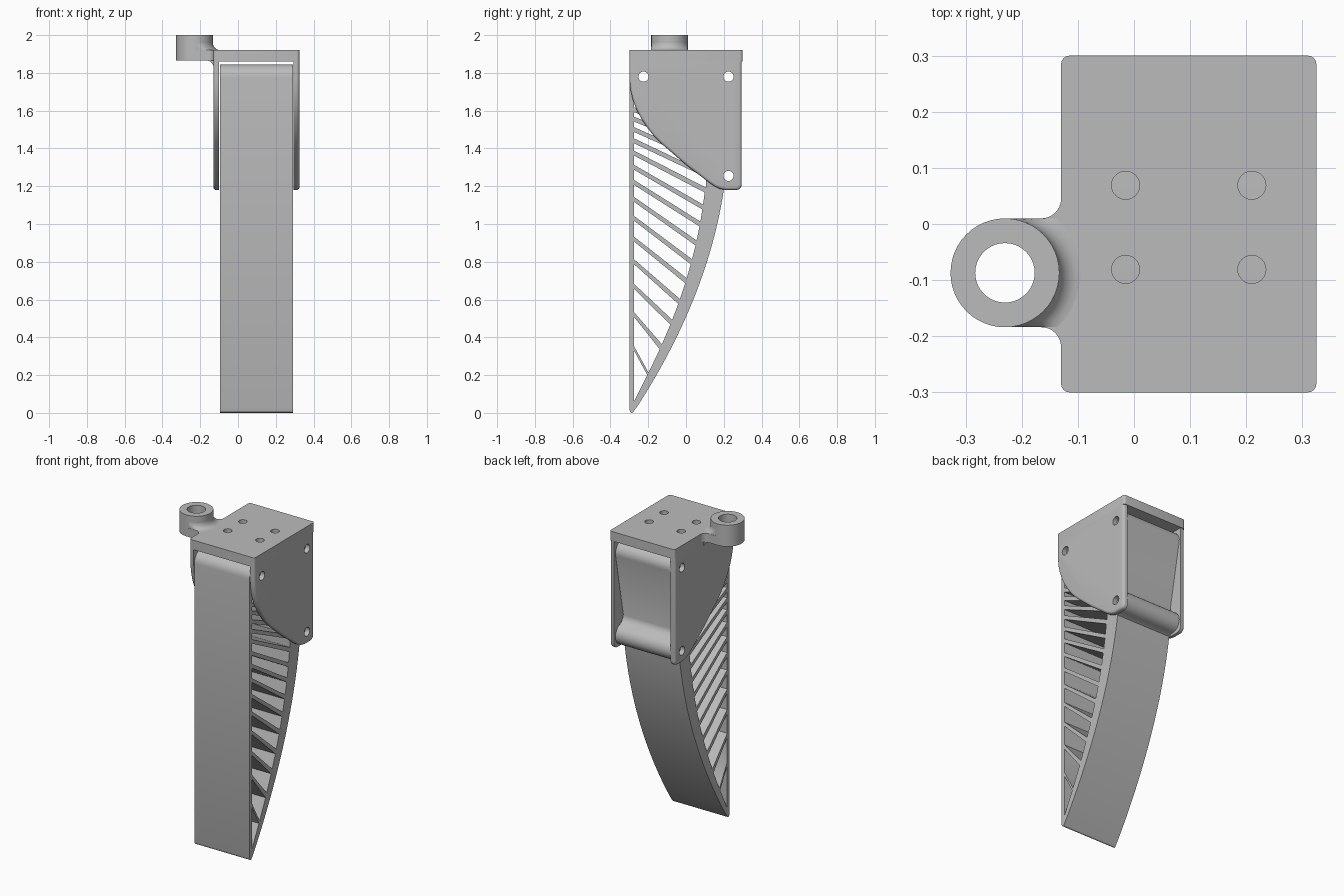
import bpy, bmesh
from math import sin, cos, radians
from mathutils import Matrix

cube = bpy.data.objects.get("Cube")
if cube:
    bpy.data.objects.remove(cube, do_unlink=True)

grey = bpy.data.materials.new("plain grey")
grey.use_nodes = True
grey.diffuse_color = (0.5, 0.5, 0.5, 1)
for node in grey.node_tree.nodes:
    if node.type == 'BSDF_PRINCIPLED':
        node.inputs["Base Color"].default_value = grey.diffuse_color

# Local drawing plane to world, by extrusion direction
FRAMES = {
    'X': Matrix(((0, 0, 1, 0), (1, 0, 0, 0), (0, 1, 0, 0), (0, 0, 0, 1))),
    'Y': Matrix(((1, 0, 0, 0), (0, 0, -1, 0), (0, 1, 0, 0), (0, 0, 0, 1))),
    'Z': Matrix.Identity(4),
}


def arc(cx, cy, r, start, end, n=8):
    angles = [radians(start + (end - start) * i / n) for i in range(n + 1)]
    return [(cx + r * cos(a), cy + r * sin(a)) for a in angles]


def circle(cx, cy, r, n=40):
    return arc(cx, cy, r, 0, 360, n)[:-1]


def finish(name, bm):
    bmesh.ops.remove_doubles(bm, verts=bm.verts, dist=1e-5)
    bmesh.ops.recalc_face_normals(bm, faces=bm.faces)
    mesh = bpy.data.meshes.new(name)
    bm.to_mesh(mesh)
    bm.free()
    mesh.materials.clear()
    mesh.materials.append(grey)
    obj = bpy.data.objects.new(name, mesh)
    bpy.context.collection.objects.link(obj)
    return obj


def smooth(obj):
    bpy.ops.object.select_all(action='DESELECT')
    obj.select_set(True)
    bpy.context.view_layer.objects.active = obj
    bpy.ops.object.shade_smooth_by_angle(angle=radians(32))


def extrude(name, axis, lo, hi, loops):
    """Fill an outline with holes and extrude it from lo to hi."""
    curve = bpy.data.curves.new(name + "_outline", 'CURVE')
    curve.dimensions = '2D'
    curve.fill_mode = 'BOTH'
    curve.extrude = (hi - lo) / 2
    for loop in loops:
        spline = curve.splines.new('POLY')
        spline.points.add(len(loop) - 1)
        for p, (u, v) in zip(spline.points, loop):
            p.co = (u, v, 0, 1)
        spline.use_cyclic_u = True
    temp = bpy.data.objects.new(name + "_outline", curve)
    bpy.context.collection.objects.link(temp)
    graph = bpy.context.evaluated_depsgraph_get()
    mesh = bpy.data.meshes.new_from_object(temp.evaluated_get(graph))
    bm = bmesh.new()
    bm.from_mesh(mesh)
    bpy.data.objects.remove(temp)
    bpy.data.meshes.remove(mesh)
    mid = (lo + hi) / 2 * (-1 if axis == 'Y' else 1)
    bm.transform(FRAMES[axis] @ Matrix.Translation((0, 0, mid)))
    obj = finish(name, bm)
    smooth(obj)
    return obj


PINS = [(-0.225, 1.78), (0.225, 1.78), (0.225, 1.255)]
LEFT, RIGHT, WALL = -0.13, 0.325, 0.03
SLAB, TOP = 1.86, 1.92


# Finger: flat front wall, bowed back wall, slanted ribs, pinned head
def back_outer(z):
    t = z / 1.18
    return -0.28 + 0.48 * t + 0.3 * t * (1 - t)


def back_inner(z):
    if z > 1.18:
        return 0.105
    return back_outer(z) - 0.03 - 0.07 * (z / 1.18) ** 0.75


outline = [(-0.3, 0.02), (-0.295, 0.005), (-0.288, 0), (-0.28, 0.003)]
outline += [(back_outer(1.18 * i / 24), 1.18 * i / 24) for i in range(1, 25)]
outline += arc(0.225, 1.255, 0.065, -95, 65, 14)
outline += [(0.232, 1.327), (0.218, 1.342), (0.211, 1.365)]
outline += arc(0.225, 1.78, 0.065, -10, 90)
outline += arc(-0.23, 1.775, 0.07, 90, 180)

rib_front = [0.34, 0.52, 0.67, 0.80, 0.92, 1.03, 1.13, 1.22, 1.30,
             1.375, 1.44, 1.50, 1.555, 1.605, 1.65]
rib_back = [0.20, 0.35, 0.48, 0.59, 0.70, 0.80, 0.90, 1.0, 1.09,
            1.18, 1.26, 1.33, 1.40, 1.46, 1.52]
INNER = -0.275
ribs = list(zip(rib_front, rib_back))
windows = [[(INNER, 0.06), (back_inner(0.13), 0.13),
            (back_inner(0.2), 0.2), (INNER, 0.33)]]
for (f0, b0), (f1, b1) in zip(ribs, ribs[1:]):
    gap = 0.013
    windows.append([(INNER, f0 + gap), (back_inner(b0 + gap), b0 + gap),
                    (back_inner(b1 - gap), b1 - gap), (INNER, f1 - gap)])
pin_holes = [circle(y, z, 0.027, 24) for y, z in PINS]
extrude("finger", 'X', -0.095, 0.29, [outline] + windows + pin_holes)

# Side plates with rounded outer rims and pin holes
plate = [(-0.3, SLAB), (-0.3, 1.77), (-0.294, 1.71), (-0.282, 1.66),
         (-0.264, 1.61), (-0.238, 1.56), (-0.205, 1.51), (-0.17, 1.465),
         (-0.13, 1.425), (0, 1.313), (0.125, 1.217), (0.15, 1.2),
         (0.18, 1.186), (0.21, 1.18)]
plate += arc(0.265, 1.21, 0.03, -90, 0, 6) + [(0.295, SLAB)]


def side_plate(name, inner, outer):
    bm = bmesh.new()
    near = [bm.verts.new((inner, y, z)) for y, z in plate]
    far = [bm.verts.new((outer, y, z)) for y, z in plate]
    bm.faces.new(near)
    bm.faces.new(far)
    for i in range(len(plate)):
        bm.faces.new((near[i - 1], near[i], far[i], far[i - 1]))
    bmesh.ops.recalc_face_normals(bm, faces=bm.faces)
    rim = [e for e in bm.edges
           if all(abs(v.co.x - outer) < 1e-5 for v in e.verts)
           and not all(v.co.z > SLAB - 1e-4 for v in e.verts)]
    bmesh.ops.bevel(bm, geom=rim, offset=0.015, segments=4,
                    profile=0.5, affect='EDGES', clamp_overlap=True)
    obj = finish(name, bm)
    cutters = []
    for loop in pin_holes:
        cutter = extrude("pin_cutter", 'X', -0.5, 0.5, [loop])
        cutter.hide_render = True
        cutters.append(cutter)
        mod = obj.modifiers.new("pin_hole", 'BOOLEAN')
        mod.operation = 'DIFFERENCE'
        mod.solver = 'EXACT'
        mod.object = cutter
    graph = bpy.context.evaluated_depsgraph_get()
    cut = bpy.data.meshes.new_from_object(obj.evaluated_get(graph))
    obj.modifiers.clear()
    obj.data = cut
    for cutter in cutters:
        bpy.data.objects.remove(cutter)
    smooth(obj)


side_plate("right_side_plate", LEFT + WALL, LEFT)
side_plate("left_side_plate", RIGHT - WALL, RIGHT)

# Top slab with rounded corners and four screw holes
r = 0.015
slab = (arc(RIGHT - r, 0.3 - r, r, 0, 90, 4) + arc(LEFT + r, 0.3 - r, r, 90, 180, 4)
        + arc(LEFT + r, r - 0.3, r, 180, 270, 4) + arc(RIGHT - r, r - 0.3, r, 270, 360, 4))
screws = [circle(x, y, 0.025, 24) for x in (-0.015, 0.21) for y in (-0.081, 0.069)]
extrude("top_slab", 'Z', SLAB, TOP, [slab] + screws)

# Eyelet on the right side: flared neck, ring and fillets
EX, EY, ER, NECK = -0.23, -0.087, 0.097, 1.865
bore = circle(EX, EY, 0.053)
f = 0.035
neck = arc(EX, EY, ER, 90, 270, 24)
neck += arc(LEFT - f, EY - ER - f, f, 90, 0)
neck += [(LEFT + 0.02, EY - ER - f), (LEFT + 0.02, EY + ER + f)]
neck += arc(LEFT - f, EY + ER + f, f, 0, -90)
extrude("eyelet_neck", 'Z', NECK, TOP, [neck, bore])
extrude("eyelet_ring", 'Z', TOP, 2.0, [circle(EX, EY, ER, 48), bore])
under = [(LEFT + 0.01, NECK)] + arc(LEFT - f, NECK - f, f, 90, 0) + [(LEFT + 0.01, NECK - f)]
extrude("neck_lower_fillet", 'Y', EY - ER, EY + ER, [under])

bm = bmesh.new()
rows = []
for i in range(25):
    turn = radians(-80 + 160 * i / 24)
    row = []
    for j in range(7):
        a = radians(15 * j)
        reach = ER + 0.038 * (1 - cos(a))
        side = max(-ER, min(ER, reach * sin(turn)))
        row.append(bm.verts.new((EX + reach * cos(turn), EY + side,
                                 TOP + 0.038 * (1 - sin(a)) + 0.0005)))
    rows.append(row)
for a, b in zip(rows, rows[1:]):
    for j in range(6):
        bm.faces.new((a[j], a[j + 1], b[j + 1], b[j]))
fillet = finish("ring_upper_fillet", bm)
if sum(p.normal.z for p in fillet.data.polygons) < 0:
    fillet.data.flip_normals()
smooth(fillet)
